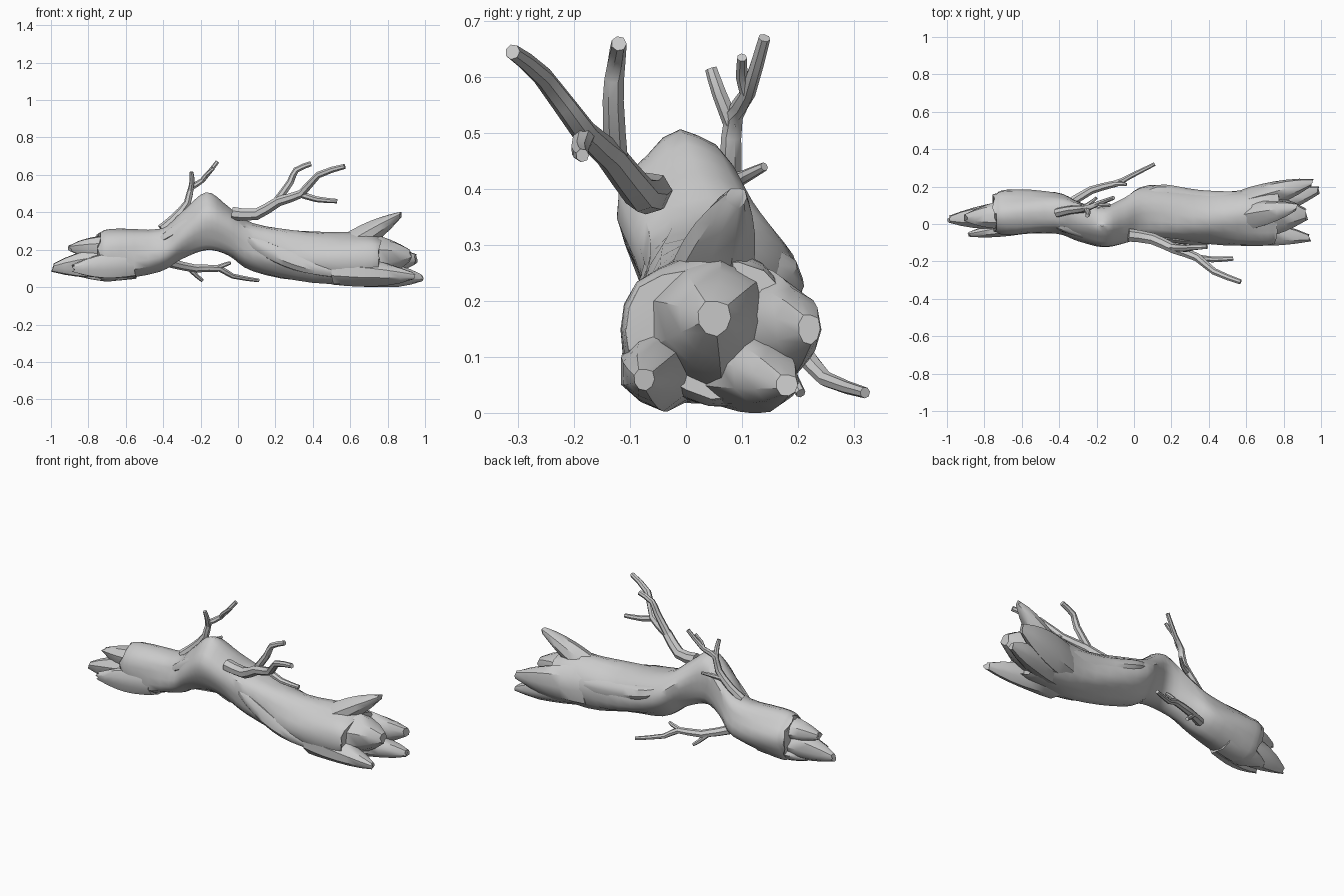
import bpy, bmesh, math, random
from mathutils import Vector, noise

random.seed(4)
if "Cube" in bpy.data.objects:
    bpy.data.objects.remove(bpy.data.objects["Cube"])

bark = bpy.data.materials.new("grey bark")
bark.use_nodes = True
bark.diffuse_color = (0.6, 0.6, 0.6, 1)
bark.node_tree.nodes["Principled BSDF"].inputs["Base Color"].default_value = bark.diffuse_color


def skin(name, bm, rings, angle):
    """Bridge the rings, close both ends and make the object."""
    for a, b in zip(rings, rings[1:]):
        for i in range(len(a)):
            j = (i + 1) % len(a)
            bm.faces.new((a[i], a[j], b[j], b[i]))
    bm.faces.new(rings[0])
    bm.faces.new(rings[-1])
    bmesh.ops.recalc_face_normals(bm, faces=bm.faces)
    mesh = bpy.data.meshes.new(name)
    bm.to_mesh(mesh)
    bm.free()
    mesh.materials.append(bark)
    obj = bpy.data.objects.new(name, mesh)
    bpy.context.collection.objects.link(obj)
    bpy.ops.object.select_all(action='DESELECT')
    obj.select_set(True)
    bpy.context.view_layer.objects.active = obj
    bpy.ops.object.shade_smooth_by_angle(angle=math.radians(angle))


def smooth_path(points, steps):
    """Catmull-Rom resampling of tuples of any length."""
    out = []
    last = len(points) - 1
    for i in range(last):
        quad = [points[max(0, min(last, i + k))] for k in (-1, 0, 1, 2)]
        for s in range(steps):
            t = s / steps
            out.append(tuple(
                b + t / 2 * (c - a + t * (2*a - 5*b + 4*c - d + t * (3*(b - c) + d - a)))
                for a, b, c, d in zip(*quad)))
    return out + [points[-1]]


def loft(name, stations, sides, ridge, ragged):
    """Twisted, ridged body from stations of x, y, z, half width, half height."""
    bm = bmesh.new()
    rings = []
    for n, (x, y, z, wide, high) in enumerate(stations):
        ring = []
        for i in range(sides):
            a = math.tau * i / sides
            k = 1 + ridge * (math.sin(3*a + 7*x) + 0.7 * math.sin(5*a + 10*x + 1))
            k += ridge * noise.noise(Vector((x * 5, math.cos(a) * 2, math.sin(a) * 2)))
            shift = random.uniform(-ragged, ragged) if n in (0, len(stations) - 1) else 0
            ring.append(bm.verts.new((x + shift, y + wide * k * math.cos(a),
                                      max(0, z + high * k * math.sin(a)))))
        rings.append(ring)
    skin(name, bm, rings, 38)


def splinter(name, root, tip, wide, high):
    """Blunt wedge of split wood that thins out towards its tip."""
    stations = []
    for n in range(7):
        t = n / 6
        thin = 1 - 0.75 * t ** 2.5
        centre = Vector(root).lerp(Vector(tip), t)
        stations.append((*centre, wide * thin, high * thin))
    loft(name, stations, 9, .06, .01)


def bark_fold(name, points, radius):
    """Low swelling that runs along the trunk and fades at both ends."""
    path = smooth_path(points, 4)
    stations = []
    for n, p in enumerate(path):
        swell = radius * (0.4 + 0.6 * math.sin(math.pi * n / (len(path) - 1)))
        stations.append((*p, swell, swell * 1.2))
    loft(name, stations, 9, .05, 0)


def limb(name, points, thick, thin, sides=7):
    """Tapered twig following a bent path."""
    pts = [Vector(p) for p in smooth_path(points, 2)]
    last = len(pts) - 1
    bm = bmesh.new()
    rings = []
    for n, p in enumerate(pts):
        d = (pts[min(n + 1, last)] - pts[max(n - 1, 0)]).normalized()
        u = d.cross(Vector((0.2, 1, 0.3))).normalized()
        v = d.cross(u)
        r = thick + (thin - thick) * n / last
        turns = [math.tau * i / sides for i in range(sides)]
        rings.append([bm.verts.new(p + r * (u * math.cos(a) + v * math.sin(a))) for a in turns])
    skin(name, bm, rings, 50)


# Arched main trunk
trunk_stations = [
    (-.74, .055, .17, .1, .12), (-.68, .055, .17, .12, .14), (-.42, .06, .195, .11, .115),
    (-.3, .02, .275, .105, .125), (-.17, -.01, .35, .105, .155), (-.05, .02, .3, .12, .13),
    (.08, .06, .22, .14, .13), (.4, .035, .155, .14, .135), (.68, .04, .15, .155, .14),
    (.76, .045, .15, .15, .12)]
loft("trunk", smooth_path(trunk_stations, 4), 20, .05, .02)

# Splinters at the thick broken end
splinter("broken_core", (.6, .04, .15), (.92, .05, .17), .12, .13)
splinter("upper_splinter", (.55, .03, .19), (.87, .09, .385), .075, .075)
splinter("back_splinter", (.55, .1, .14), (.95, .22, .15), .08, .11)
splinter("low_back_splinter", (.6, .06, .09), (.99, .18, .05), .08, .08)
splinter("low_front_splinter", (.5, -.03, .09), (.94, -.075, .06), .075, .08)

# Splinters at the thin tail end
splinter("long_tail_splinter", (-.6, .05, .15), (-.99, .025, .105), .075, .09)
splinter("top_tail_splinter", (-.6, .05, .21), (-.9, .035, .21), .08, .075)
splinter("front_tail_splinter", (-.55, 0, .13), (-.88, -.055, .1), .05, .08)
splinter("low_tail_splinter", (-.55, .06, .11), (-.83, .05, .07), .08, .07)

# Long bark folds that spiral along the trunk
bark_fold("front_bark_fold", [(-.02, -.04, .3), (.15, -.055, .2), (.35, -.075, .12),
                              (.58, -.07, .07)], .042)
bark_fold("back_bark_fold", [(-.02, .1, .3), (.12, .165, .24), (.35, .14, .19),
                             (.7, .15, .17)], .045)
bark_fold("crest_bark_fold", [(-.42, -.01, .25), (-.27, -.04, .34), (-.16, -.06, .4),
                              (-.05, -.05, .36)], .042)

# Front branch with two side forks
limb("front_branch", [(-.03, -.06, .395), (.1, -.08, .39), (.22, -.135, .46), (.34, -.18, .5),
                      (.43, -.255, .6), (.57, -.31, .645)], .036, .014)
limb("front_branch_upper_fork", [(.2, -.125, .45), (.28, -.13, .56), (.31, -.125, .625),
                                 (.39, -.12, .66)], .022, .014)
limb("front_branch_lower_fork", [(.33, -.18, .5), (.42, -.19, .47), (.53, -.185, .46)], .02, .012)

# Upright twig on the back of the arch
limb("upper_twig", [(-.41, .06, .31), (-.34, .075, .37), (-.27, .08, .45), (-.25, .085, .53),
                    (-.19, .11, .57), (-.11, .14, .67)], .026, .011)
limb("upper_twig_fork", [(-.255, .085, .51), (-.245, .06, .57), (-.25, .045, .615)], .016, .011)
limb("upper_twig_tip", [(-.19, .11, .57), (-.17, .1, .6), (-.13, .1, .635)], .013, .009)
limb("upper_twig_stub", [(-.3, .08, .41), (-.25, .1, .42), (-.2, .14, .44)], .017, .008)

# Low twig reaching out behind
limb("low_twig", [(-.36, .1, .13), (-.23, .18, .1), (-.1, .215, .1), (-.03, .25, .06),
                  (.11, .32, .036)], .026, .01)
limb("low_twig_stub", [(-.26, .17, .1), (-.22, .19, .06), (-.19, .205, .035)], .015, .009)
limb("low_twig_fork", [(-.12, .21, .1), (-.07, .215, .12), (-.04, .21, .13)], .015, .009)
